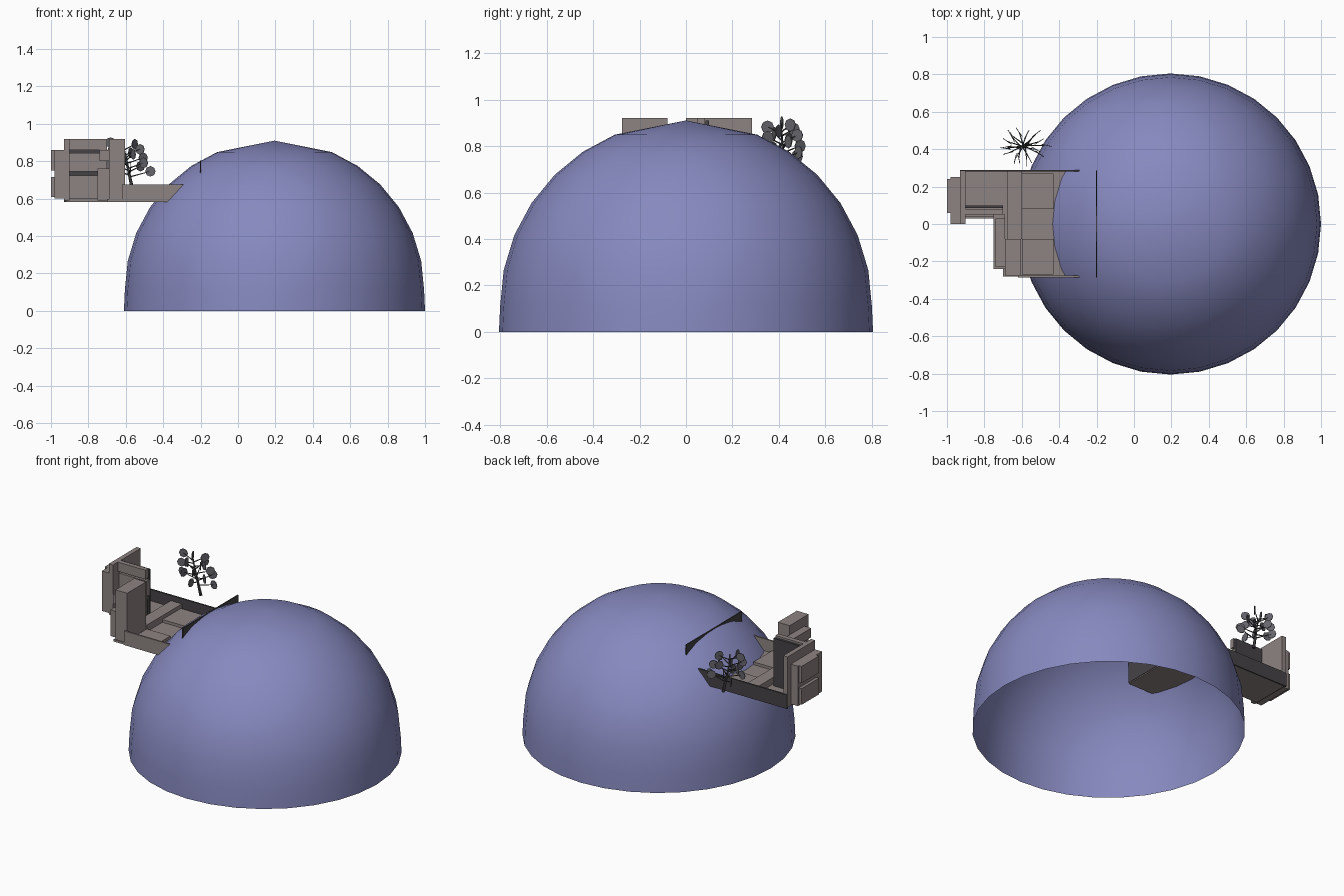
import bpy, bmesh, math, random
from mathutils import Vector, Matrix

if "Cube" in bpy.data.objects:
    bpy.data.objects.remove(bpy.data.objects["Cube"])

random.seed(4)

def material(name, rgb):
    m = bpy.data.materials.new(name)
    m.diffuse_color = (*rgb, 1)
    m.use_nodes = True
    m.node_tree.nodes["Principled BSDF"].inputs["Base Color"].default_value = m.diffuse_color
    return m

GLASS = material("blue_glass", (0.24, 0.25, 0.52))
STONE = material("warm_stone", (0.27, 0.23, 0.22))
DARK = material("dark_stone", (0.06, 0.055, 0.06))
LEAF = material("grey_leaf", (0.13, 0.13, 0.15))

def make(name, bm, mat):
    me = bpy.data.meshes.new(name)
    bmesh.ops.recalc_face_normals(bm, faces=bm.faces)
    bm.to_mesh(me)
    bm.free()
    ob = bpy.data.objects.new(name, me)
    bpy.context.collection.objects.link(ob)
    me.materials.append(mat)
    return ob

def box(name, x, y, z, mat=STONE):
    bm = bmesh.new()
    size = (x[1] - x[0], y[1] - y[0], z[1] - z[0])
    mid = Vector((sum(x) / 2, sum(y) / 2, sum(z) / 2))
    bmesh.ops.create_cube(bm, size=1, matrix=Matrix.Translation(mid) @ Matrix.Diagonal((*size, 1)))
    return make(name, bm, mat)

# dome: open shell, rings every 11.25 degrees, flat cone cap
SEG = 32
bm = bmesh.new()
profile = [(0.805, 0)] + [(0.8 * math.cos(a), 0.11 + 0.8 * math.sin(a))
                          for a in (math.radians(11.25 * i) for i in range(7))]
rings = [[bm.verts.new((0.195 + r * math.cos(2 * math.pi * k / SEG),
                        r * math.sin(2 * math.pi * k / SEG), z)) for k in range(SEG)]
         for r, z in profile]
for lo, hi in zip(rings, rings[1:]):
    for k in range(SEG):
        n = (k + 1) % SEG
        bm.faces.new((lo[k], lo[n], hi[n], hi[k]))
apex = bm.verts.new((0.195, 0, 0.91))
for k in range(SEG):
    bm.faces.new((rings[-1][k], rings[-1][(k + 1) % SEG], apex))
dome = make("dome", bm, GLASS)
for p in dome.data.polygons:
    p.use_smooth = True

# terrace floor, low side walls and the plate rising through the dome
box("terrace_floor", (-0.70, -0.2), (-0.28, 0.28), (0.583, 0.597))
box("rear_floor", (-0.92, -0.70), (0.03, 0.28), (0.583, 0.60))
box("front_parapet", (-0.62, -0.2), (-0.285, -0.275), (0.583, 0.675))
box("back_parapet", (-0.93, -0.2), (0.28, 0.29), (0.583, 0.675), DARK)
box("dome_plate", (-0.203, -0.197), (-0.285, 0.285), (0.59, 0.805), DARK)

# terrace benches and steps
for name, y in (("front_step", (-0.27, -0.08)), ("back_step", (0.08, 0.27))):
    box(name, (-0.60, -0.43), y, (0.597, 0.615))
box("upper_step", (-0.68, -0.60), (-0.08, 0.28), (0.597, 0.64))

# tall front wall and its outer ledge
box("front_wall", (-0.69, -0.605), (-0.275, -0.08), (0.59, 0.92))
box("ledge", (-0.75, -0.69), (-0.24, 0.05), (0.59, 0.76))
box("ledge_cap", (-0.74, -0.69), (-0.23, 0.03), (0.80, 0.86))

# outer tower wall with stacked side panels
box("tower_wall", (-0.93, -0.90), (0.0, 0.285), (0.59, 0.92))
for i, (z0, z1, y0) in enumerate(((0.59, 0.725, 0.04), (0.745, 0.845, 0.06), (0.86, 0.92, 0.05))):
    box(f"side_panel_{i}", (-0.92, -0.70), (y0, y0 + 0.03), (z0, z1))
box("panel_backing", (-0.92, -0.70), (0.085, 0.10), (0.60, 0.91), DARK)
box("outer_bay", (-0.98, -0.93), (0.0, 0.25), (0.60, 0.86))
for i, z in enumerate(((0.61, 0.715), (0.75, 0.86))):
    box(f"outer_box_{i}", (-1.0, -0.97), (0.06, 0.24), z)

# tree: tapered trunk, twigs and flat upright leaf discs
def stick(bm, a, b, r1, r2):
    a, b = Vector(a), Vector(b)
    d = b - a
    mat = Matrix.Translation((a + b) / 2) @ d.to_track_quat('Z', 'Y').to_matrix().to_4x4()
    bmesh.ops.create_cone(bm, cap_ends=True, segments=5, radius1=r1, radius2=r2,
                          depth=d.length, matrix=mat)

wood, leaves = bmesh.new(), bmesh.new()
base, crown = Vector((-0.565, 0.425, 0.65)), Vector((-0.61, 0.41, 0.87))
stick(wood, base, crown, 0.010, 0.004)
for i in range(18):
    t = 0.3 + 0.7 * i / 17
    ang = i * 2.4
    reach = 0.11 * (1.15 - 0.5 * t)
    start = base.lerp(crown, t)
    tip = start + Vector((reach * math.cos(ang), 0.8 * reach * math.sin(ang), 0.03))
    stick(wood, start, tip, 0.004, 0.002)
    rot = Matrix.Rotation(ang + random.uniform(-0.4, 0.4), 4, 'Z') @ Matrix.Rotation(math.pi / 2, 4, 'X')
    bmesh.ops.create_cone(leaves, cap_ends=True, segments=8, radius1=0.028, radius2=0.028,
                          depth=0.004, matrix=Matrix.Translation(tip) @ rot)
make("tree_trunk", wood, DARK)
make("tree_leaves", leaves, LEAF)
